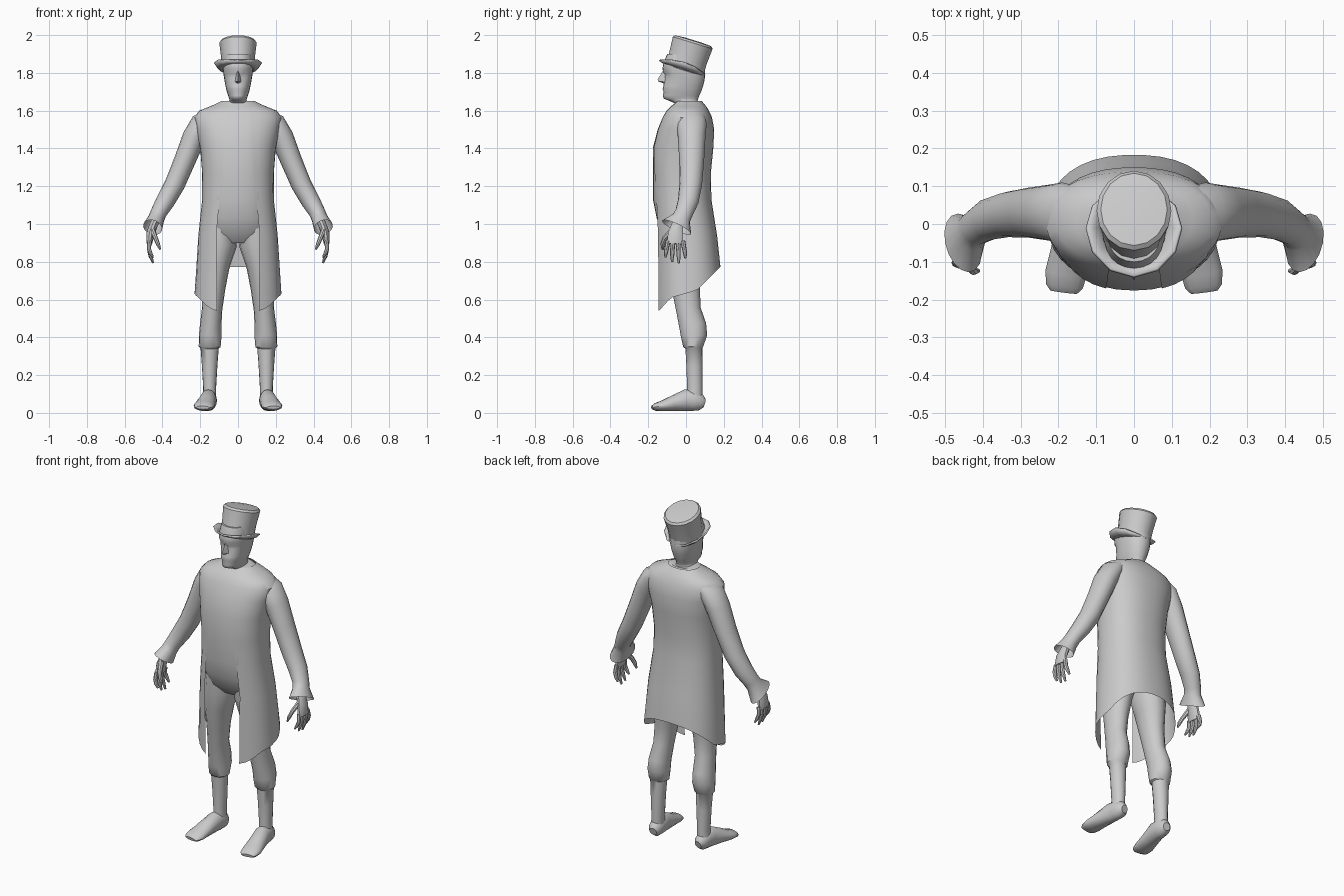
import bpy, bmesh, math
from mathutils import Vector, Matrix


def finish(name, bm, mirror=False, thick=0, angle=40):
    bmesh.ops.recalc_face_normals(bm, faces=bm.faces)
    me = bpy.data.meshes.new(name)
    bm.to_mesh(me)
    bm.free()
    ob = bpy.data.objects.new(name, me)
    bpy.context.collection.objects.link(ob)
    bpy.ops.object.select_all(action='DESELECT')
    ob.select_set(True)
    bpy.context.view_layer.objects.active = ob
    bpy.ops.object.shade_smooth_by_angle(angle=math.radians(angle))
    if mirror:
        ob.modifiers.new("mirror", 'MIRROR')
    if thick:
        ob.modifiers.new("thickness", 'SOLIDIFY').thickness = thick
    return ob


def skin(rings, closed=True, cap_start=True, cap_end=True):
    bm = bmesh.new()
    vs = [[bm.verts.new(p) for p in r] for r in rings]
    n = len(rings[0])
    for a, b in zip(vs, vs[1:]):
        for i in range(n if closed else n - 1):
            j = (i + 1) % n
            bm.faces.new((a[i], a[j], b[j], b[i]))
    if cap_start:
        bm.faces.new(vs[0])
    if cap_end:
        bm.faces.new(vs[-1])
    return bm


def ring(z, w, yf, yb, n=24, p=2.0, gap=None):
    """Level superellipse ring starting at the front; gap leaves the front open."""
    yc, d = (yf + yb) / 2, (yb - yf) / 2
    a0 = math.asin((gap / w) ** (p / 2)) if gap else 0
    pts = []
    for i in range(n):
        a = a0 + (2 * math.pi - 2 * a0) * i / (n - 1 if gap else n)
        s, c = math.sin(a), math.cos(a)
        pts.append(Vector((w * math.copysign(abs(s) ** (2 / p), s),
                           yc - d * math.copysign(abs(c) ** (2 / p), c), z)))
    return pts


def tube(name, path, ref=(0, 1, 0), n=16, cap_end=True):
    """Mirrored limb: path of x, y, z, radius across ref, radius along ref."""
    P = [Vector(q[:3]) for q in path]
    rings = []
    for i, q in enumerate(path):
        t = (P[min(i + 1, len(P) - 1)] - P[max(i - 1, 0)]).normalized()
        v = Vector(ref)
        v = (v - t * v.dot(t)).normalized()
        u = v.cross(t)
        r = []
        for k in range(n):
            a = 2 * math.pi * k / n
            pt = P[i] + u * q[3] * math.cos(a) + v * q[4] * math.sin(a)
            pt.z = max(pt.z, 0)
            r.append(pt)
        rings.append(r)
    return finish(name, skin(rings, cap_end=cap_end), mirror=True)


def hem(y):
    pts = [(-.2, .53), (-.143, .54), (-.08, .61), (.06, .65), (.13, .72), (.2, .79)]
    for (y0, z0), (y1, z1) in zip(pts, pts[1:]):
        if y <= y1:
            return z0 + (z1 - z0) * (y - y0) / (y1 - y0)
    return .79


# Open coat: z, half width, front y, back y, half opening
coat = [(1.65, .09, -.055, .085, .054), (1.637, .115, -.065, .095, .058),
        (1.62, .155, -.085, .11, .06), (1.60, .205, -.105, .122, .064),
        (1.565, .232, -.125, .138, .067), (1.5, .222, -.152, .15, .07),
        (1.4, .2, -.178, .145, .074), (1.27, .19, -.176, .132, .082),
        (1.13, .19, -.172, .135, .098), (.94, .21, -.167, .165, .115),
        (.6, .23, -.16, .183, .11)]
rings = [ring(z, w, f, b, 32, 2.3, g) for z, w, f, b, g in coat]
for pt in rings[-1]:
    pt.z = hem(pt.y)
finish("coat", skin(rings, False, False, False))

# Torso under the coat
torso = [(z, w - .012, f + .002, b - .012) for z, w, f, b, g in coat[:8]]
torso += [(1.13, .178, -.175, .12), (1.03, .182, -.155, .13),
          (.95, .175, -.125, .13), (.9, .12, -.08, .1)]
finish("torso", skin([ring(*t, 32, 2.3) for t in torso]))

# Sleeves with flared cuffs
tube("sleeve", [(.15, .03, 1.575, .035, .07), (.19, .03, 1.535, .06, .08),
                (.232, .03, 1.46, .062, .073), (.28, .03, 1.34, .057, .066),
                (.335, .025, 1.21, .054, .06), (.385, .012, 1.12, .05, .055),
                (.42, -.01, 1.06, .043, .048), (.432, -.025, 1.03, .043, .05),
                (.452, -.05, .982, .052, .086)], cap_end=False)

# Hands
tube("palm", [(.43, -.035, 1.03, .024, .03), (.445, -.045, 1.0, .022, .03),
              (.463, -.055, .95, .022, .042), (.47, -.058, .895, .015, .046)], n=10)
for i, tip in enumerate((.825, .8, .793, .82)):
    y, k = -.095 + .026 * i, i - 1.5
    tube("finger", [(.468, y, .91, .012, .013), (.472, y + k * .005, .87, .011, .012),
                    (.464, y + k * .008, (tip + .87) / 2, .01, .011),
                    (.45, y + k * .009, tip, .005, .006)], n=8)
tube("thumb", [(.452, -.075, .965, .015, .016), (.436, -.112, .925, .012, .014),
               (.424, -.124, .895, .011, .012), (.412, -.124, .865, .005, .006)], n=8)

# Legs with knee breeches ending in a step
tube("leg", [(.095, 0, 1.0, .08, .12), (.102, -.005, .89, .096, .11),
             (.117, -.005, .78, .073, .095), (.127, 0, .66, .06, .075),
             (.137, .012, .55, .054, .065), (.145, .036, .46, .057, .072),
             (.147, .042, .41, .06, .07), (.15, .038, .35, .058, .053),
             (.15, .042, .342, .048, .045), (.15, .045, .25, .041, .043),
             (.15, .047, .13, .034, .041), (.152, .045, .06, .036, .043)])

# Feet
tube("foot", [(.148, .098, .05, .022, .022), (.15, .08, .055, .043, .036),
              (.153, .04, .065, .055, .042), (.157, .0, .067, .057, .044),
              (.17, -.07, .05, .041, .05), (.18, -.13, .036, .027, .055),
              (.184, -.165, .031, .02, .049), (.186, -.18, .028, .009, .036)], ref=(1, 0, 0))

# Head and neck with pressed-in eye sockets
head = [(1.56, .065, -.04, .085), (1.635, .057, -.05, .068), (1.655, .045, -.095, .062),
        (1.664, .047, -.118, .065), (1.68, .052, -.123, .07), (1.7, .059, -.118, .08),
        (1.715, .063, -.124, .085), (1.73, .066, -.12, .09), (1.75, .07, -.116, .096),
        (1.775, .074, -.116, .1), (1.795, .077, -.117, .1), (1.82, .08, -.125, .1),
        (1.85, .082, -.12, .098), (1.9, .075, -.1, .09)]
bm = skin([ring(*h, 24, 2.2) for h in head])
for v in bm.verts:
    d = math.hypot(abs(v.co.x) - .032, v.co.z - 1.79)
    if v.co.y < -.05 and d < .03:
        v.co.y += .016 * (1 - d / .03)
finish("head", bm, angle=60)

# Nose
bm = bmesh.new()
for p in [(0, -.12, 1.815), (0, -.15, 1.765), (0, -.147, 1.755), (0, -.112, 1.742),
          (.018, -.108, 1.752), (-.018, -.108, 1.752), (.009, -.108, 1.8), (-.009, -.108, 1.8)]:
    bm.verts.new(p)
bmesh.ops.convex_hull(bm, input=bm.verts)
finish("nose", bm)

# Tilted hat: crown and curled brim
tilt = Matrix.Translation((0, -.004, 1.83)) @ Matrix.Rotation(math.radians(-17), 4, 'X')
crown = [(-.015, .087, -.104, .104), (.05, .089, -.104, .104), (.135, .099, -.11, .11),
         (.146, .088, -.1, .1), (.15, .04, -.05, .05)]
finish("hat_crown", skin([ring(*c, 16) for c in crown], cap_start=False)).data.transform(tilt)
rings = [ring(-.018, .084, -.1, .1, 12), ring(-.014, .108, -.125, .11, 12),
         ring(-.008, .128, -.142, .115, 12)]
for k, r in enumerate(rings):
    for pt in r:
        pt.z += .014 * k * (pt.x / .128) ** 2
finish("hat_brim", skin(rings, True, False, False), thick=.008).data.transform(tilt)
